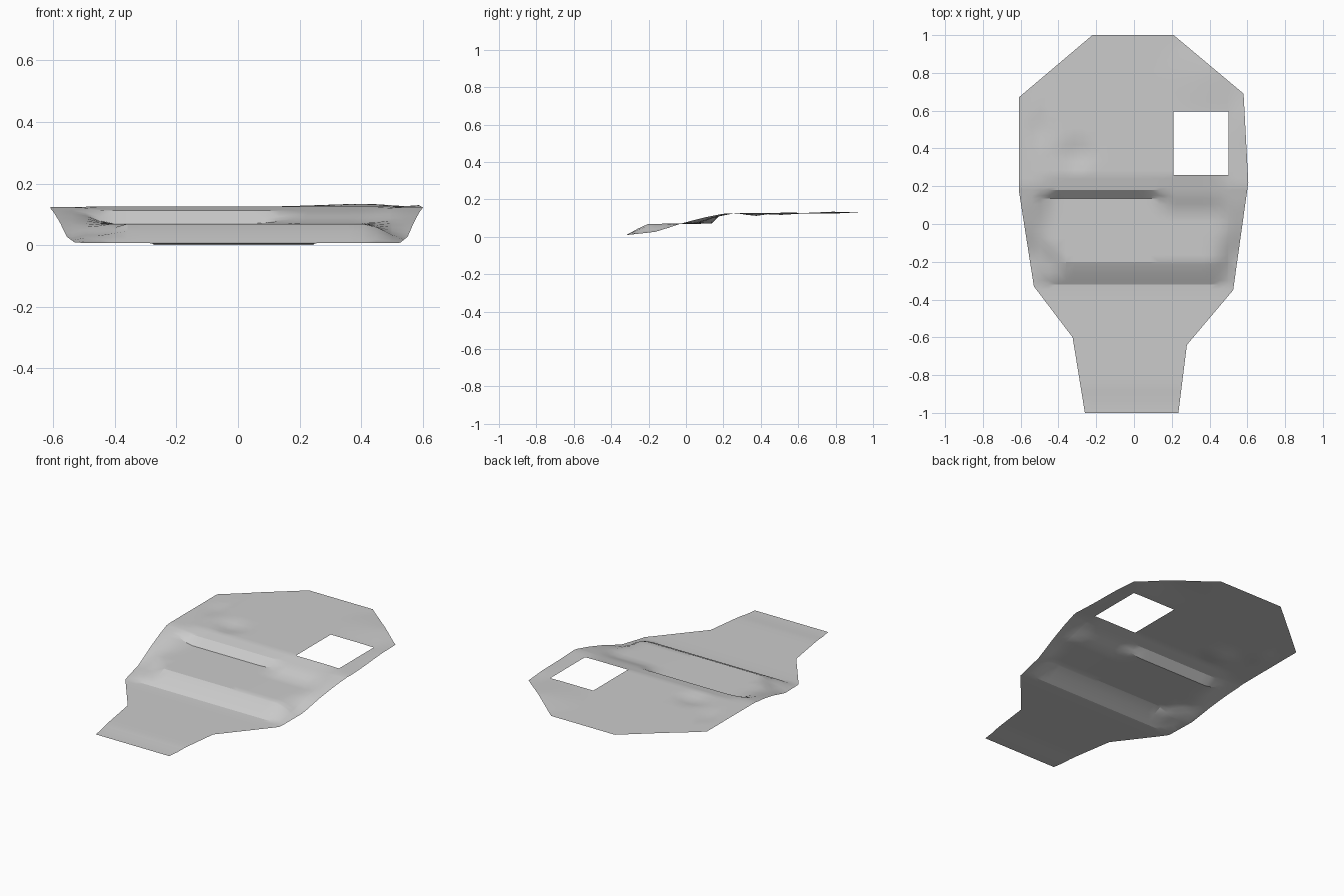
import bpy
import bmesh
import math
from mathutils import Vector

cube = bpy.data.objects.get("Cube")
if cube:
    bpy.data.objects.remove(cube, do_unlink=True)

# Material
stone = bpy.data.materials.new("plain_grey")
stone.use_nodes = True
GREY = (0.6, 0.6, 0.6, 1)
stone.diffuse_color = GREY
stone.node_tree.nodes["Principled BSDF"].inputs["Base Color"].default_value = GREY


def profile(y, points):
    """Piecewise linear height along y."""
    if y <= points[0][0]:
        return points[0][1]
    for (a, za), (b, zb) in zip(points, points[1:]):
        if y <= b:
            return za + (zb - za) * (y - a) / (b - a)
    return points[-1][1]


def ramp(v, a, b):
    return max(0, min(1, (v - a) / (b - a)))


def bump(x, y, cx, cy, rx, ry, h):
    d = math.hypot((x - cx) / rx, (y - cy) / ry)
    return h * max(0, 1 - d)


FRONT = [(-0.93, 0), (-0.87, 0.006), (-0.36, 0.007), (-0.32, 0.009)]
STEP = FRONT + [(-0.235, 0.056), (-0.2, 0.069), (0.135, 0.07), (0.18, 0.112), (0.26, 0.126)]
GENTLE = FRONT + [(-0.235, 0.056), (-0.2, 0.069), (0.06, 0.072), (0.16, 0.106), (0.26, 0.126)]
EDGE = FRONT + [(-0.16, 0.027), (-0.02, 0.073), (0.1, 0.104), (0.2, 0.124)]


def height(x, y):
    # Stepped terraces blend into a gentler slope along both long sides
    right = ramp(x, 0.08, 0.2)
    z = profile(y, STEP) * (1 - right) + profile(y, GENTLE) * right
    side = ramp(abs(x), 0.43, 0.52)
    z = z * (1 - side) + profile(y, EDGE) * side
    # Worn hollows and low mounds
    z += bump(x, y, -0.3, 0.37, 0.12, 0.1, -0.016)
    z += bump(x, y, -0.5, 0.5, 0.06, 0.12, -0.008)
    z += bump(x, y, -0.43, -0.2, 0.07, 0.08, -0.03)
    z += bump(x, y, 0.4, 0.8, 0.25, 0.2, 0.009)
    z += bump(x, y, 0.59, 0.55, 0.08, 0.2, 0.006)
    return z


# Ground sheet outline
outline = [(-0.22, 1), (0.21, 1), (0.58, 0.69), (0.605, 0.22), (0.525, -0.35), (0.28, -0.64),
           (0.235, -1), (-0.26, -1), (-0.325, -0.6), (-0.53, -0.33), (-0.61, 0.18), (-0.61, 0.67)]
X0, X1, Y0, Y1 = 0.21, 0.5, 0.26, 0.595

bm = bmesh.new()
bm.faces.new([bm.verts.new((x, y, 0)) for x, y in reversed(outline)])


def cut(axis, at):
    co, no = Vector((0, 0, 0)), Vector((0, 0, 0))
    co[axis], no[axis] = at, 1
    bmesh.ops.bisect_plane(bm, geom=bm.verts[:] + bm.edges[:] + bm.faces[:],
                           dist=1e-5, plane_co=co, plane_no=no)


# Grid cuts, including the opening's sides and the terrace break lines
for at in [X0, X1] + [i * 0.045 for i in range(-13, 14)]:
    cut(0, at)
for at in [Y0, Y1, -0.32, -0.2, 0.135, 0.18] + [-0.93 + i * 0.045 for i in range(43)]:
    cut(1, at)

# Square opening
hole = [f for f in bm.faces
        if X0 < f.calc_center_median().x < X1 and Y0 < f.calc_center_median().y < Y1]
bmesh.ops.delete(bm, geom=hole, context='FACES')

for v in bm.verts:
    v.co.z = height(v.co.x, v.co.y)
bmesh.ops.triangulate(bm, faces=bm.faces[:])
for f in bm.faces:
    f.normal_update()
    if f.normal.z < 0:
        f.normal_flip()

mesh = bpy.data.meshes.new("terrain_sheet")
bm.to_mesh(mesh)
bm.free()
mesh.materials.append(stone)
sheet = bpy.data.objects.new("terrain_sheet", mesh)
bpy.context.collection.objects.link(sheet)

bpy.context.view_layer.objects.active = sheet
sheet.select_set(True)
bpy.ops.object.shade_smooth_by_angle(angle=math.radians(20))
